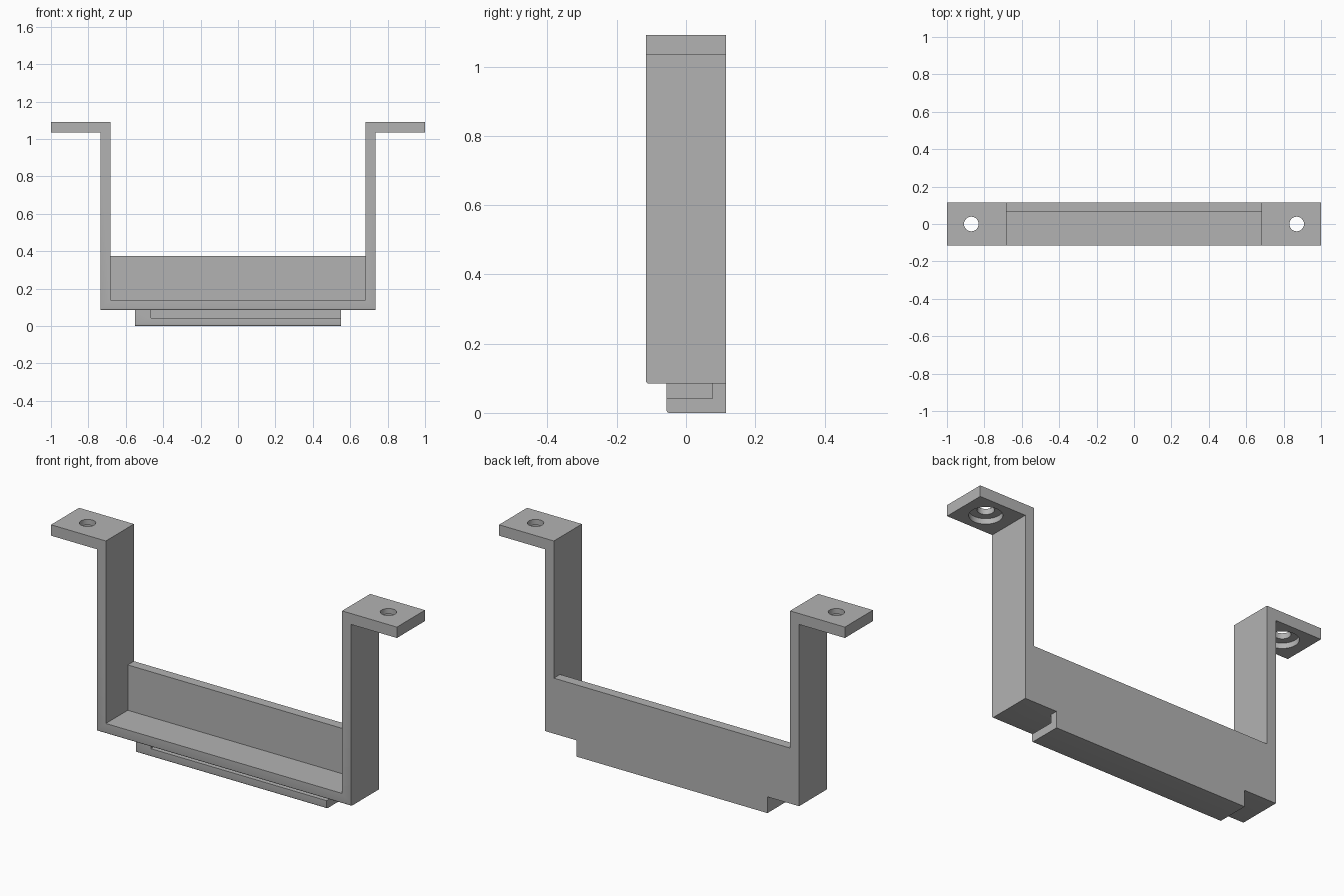
import bpy, bmesh, math
from mathutils import Vector

cube = bpy.data.objects.get("Cube")
if cube:
    bpy.data.objects.remove(cube, do_unlink=True)

HALF_DEPTH = 0.116    # bracket half width in y
INNER, OUTER = 0.683, 0.735
FLOOR_LOW, FLOOR_TOP = 0.085, 0.138
EAR_LOW, TOP = 1.035, 1.092
ROUND = 0.008

grey = bpy.data.materials.new("plain grey")
grey.use_nodes = True
colour = (0.45, 0.45, 0.45, 1)
grey.diffuse_color = colour
grey.node_tree.nodes["Principled BSDF"].inputs["Base Color"].default_value = colour


def finish(name, bm):
    bmesh.ops.recalc_face_normals(bm, faces=bm.faces)
    mesh = bpy.data.meshes.new(name)
    bm.to_mesh(mesh)
    bm.free()
    mesh.materials.append(grey)
    obj = bpy.data.objects.new(name, mesh)
    bpy.context.collection.objects.link(obj)
    return obj


def round_edges(bm, rule):
    """Round the edges whose two ends both satisfy the rule."""
    edges = [e for e in bm.edges if all(rule(v.co) for v in e.verts)]
    bmesh.ops.bevel(bm, geom=edges, offset=ROUND, segments=4,
                    profile=0.5, affect='EDGES')


def box(name, low, high, rule=None):
    bm = bmesh.new()
    bmesh.ops.create_cube(bm, size=1)
    low, high = Vector(low), Vector(high)
    for v in bm.verts:
        v.co = (low + high) / 2 + v.co * (high - low)
    if rule:
        round_edges(bm, rule)
    return finish(name, bm)


def cylinder(name, x, radius, low, high):
    bm = bmesh.new()
    bmesh.ops.create_cone(bm, cap_ends=True, segments=48, radius1=radius,
                          radius2=radius, depth=high - low)
    bmesh.ops.translate(bm, verts=bm.verts, vec=(x, 0, (low + high) / 2))
    return finish(name, bm)


def combine(target, other, operation):
    mod = target.modifiers.new(operation.lower(), 'BOOLEAN')
    mod.operation, mod.object, mod.solver = operation, other, 'EXACT'
    bpy.context.view_layer.objects.active = target
    bpy.ops.object.modifier_apply(modifier=mod.name)
    bpy.data.objects.remove(other, do_unlink=True)


# Bent strap: floor, two arms and two ears from one mirrored profile
half = [(INNER, FLOOR_TOP), (INNER, TOP), (1, TOP), (1, EAR_LOW),
        (OUTER, EAR_LOW), (OUTER, FLOOR_LOW)]
profile = half + [(-x, z) for x, z in reversed(half)]
bm = bmesh.new()
face = bm.faces.new([bm.verts.new((x, -HALF_DEPTH, z)) for x, z in profile])
moved = bmesh.ops.extrude_face_region(bm, geom=[face], use_keep_orig=True)
bmesh.ops.translate(bm, vec=(0, 2 * HALF_DEPTH, 0),
                    verts=[v for v in moved["geom"] if isinstance(v, bmesh.types.BMVert)])
for level in (FLOOR_LOW, FLOOR_TOP):
    round_edges(bm, lambda p: p.y < -HALF_DEPTH + 1e-4 and abs(p.z - level) < 1e-4)
bracket = finish("bracket", bm)

# Back wall between the arms
combine(bracket, box("back_wall", (-0.71, 0.065, 0.11), (0.71, HALF_DEPTH, 0.375)), 'UNION')

# Lower ledge, slotted from the front and the left end
ledge = box("lower_ledge", (-0.552, -0.056, 0), (0.552, HALF_DEPTH, 0.11),
            lambda p: p.y < 0 and p.z < 0.01)
combine(ledge, box("slot_cutter", (-0.465, -0.2, 0.042), (0.7, 0.076, FLOOR_LOW)), 'DIFFERENCE')
combine(bracket, ledge, 'UNION')

# Counterbored screw holes in the ears
for side in (-1, 1):
    combine(bracket, cylinder("hole_cutter", side * 0.87, 0.039, 1, 1.2), 'DIFFERENCE')
    combine(bracket, cylinder("counterbore_cutter", side * 0.87, 0.077, 1, 1.063), 'DIFFERENCE')

# Merge coplanar faces and keep the sharp edges
bm = bmesh.new()
bm.from_mesh(bracket.data)
bmesh.ops.remove_doubles(bm, verts=bm.verts, dist=1e-5)
bmesh.ops.dissolve_limit(bm, angle_limit=math.radians(0.5), verts=bm.verts, edges=bm.edges)
bm.to_mesh(bracket.data)
bm.free()
bpy.ops.object.select_all(action='DESELECT')
bracket.select_set(True)
bpy.context.view_layer.objects.active = bracket
bpy.ops.object.shade_smooth_by_angle(angle=math.radians(30))
